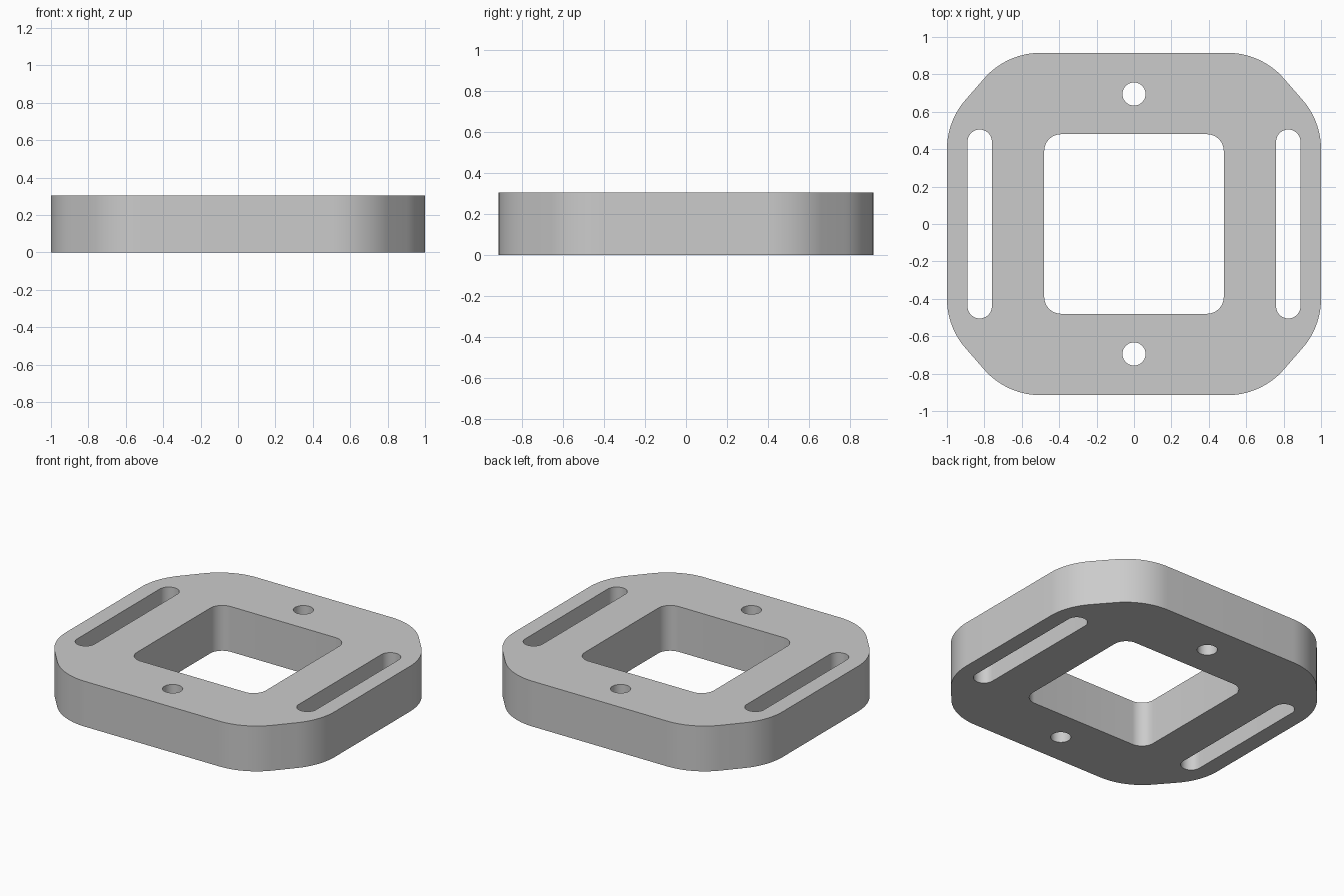
import bpy
import bmesh
from math import sin, cos, pi, atan2

THICKNESS = 0.305

cube = bpy.data.objects.get("Cube")
if cube:
    bpy.data.objects.remove(cube, do_unlink=True)


def arc(cx, cy, r, start, end, steps):
    return [(cx + r * cos(start + (end - start) * i / steps),
             cy + r * sin(start + (end - start) * i / steps))
            for i in range(steps + 1)]


def mirror_quarter(quarter):
    """Repeat a first-quadrant path (from +x to +y) around all four quadrants."""
    back = quarter[::-1]
    return (quarter + [(-x, y) for x, y in back]
            + [(-x, -y) for x, y in quarter] + [(x, -y) for x, y in back])


def outer_outline():
    # Two tangent arcs joined by a short straight on each corner
    r = 0.4
    side, end = (0.6, 0.4), (0.5, 0.515)
    tangent = atan2(side[0] - end[0], end[1] - side[1])
    return mirror_quarter(arc(*side, r, 0, tangent, 14)
                          + arc(*end, r, tangent, pi / 2, 14))


def window_outline():
    half, r = 0.48, 0.09
    return mirror_quarter(arc(half - r, half - r, r, 0, pi / 2, 12))


def slot_outline(x):
    r, straight = 0.065, 0.44
    return arc(x, straight, r, 0, pi, 24) + arc(x, -straight, r, pi, 2 * pi, 24)


def hole_outline(y):
    return arc(0, y, 0.062, 0, 2 * pi, 40)[:-1]


# Flat plate profile with a window, two strap slots and two bolt holes
loops = [outer_outline(), window_outline()]
for sign in (-1, 1):
    loops += [slot_outline(sign * 0.825), hole_outline(sign * 0.695)]

bm = bmesh.new()
edges = []
for loop in loops:
    verts = [bm.verts.new((x, y, 0)) for x, y in loop]
    edges += [bm.edges.new((v, verts[i - 1])) for i, v in enumerate(verts)]
bmesh.ops.triangle_fill(bm, edges=edges, use_beauty=True, normal=(0, 0, 1))

# Thicken the profile upwards
result = bmesh.ops.extrude_face_region(bm, geom=bm.faces[:], use_keep_orig=True)
top = [g for g in result["geom"] if isinstance(g, bmesh.types.BMVert)]
bmesh.ops.translate(bm, verts=top, vec=(0, 0, THICKNESS))
bmesh.ops.recalc_face_normals(bm, faces=bm.faces[:])

mesh = bpy.data.meshes.new("slotted_spacer_plate")
bm.to_mesh(mesh)
bm.free()
plate = bpy.data.objects.new("slotted_spacer_plate", mesh)
bpy.context.collection.objects.link(plate)

# Plain grey material
grey = bpy.data.materials.new("plain_grey")
grey.use_nodes = True
colour = (0.6, 0.6, 0.6, 1)
grey.diffuse_color = colour
grey.node_tree.nodes["Principled BSDF"].inputs["Base Color"].default_value = colour
mesh.materials.append(grey)

# Smooth walls with crisp rims
bpy.ops.object.select_all(action="DESELECT")
plate.select_set(True)
bpy.context.view_layer.objects.active = plate
bpy.ops.object.shade_smooth_by_angle(angle=pi / 6)
